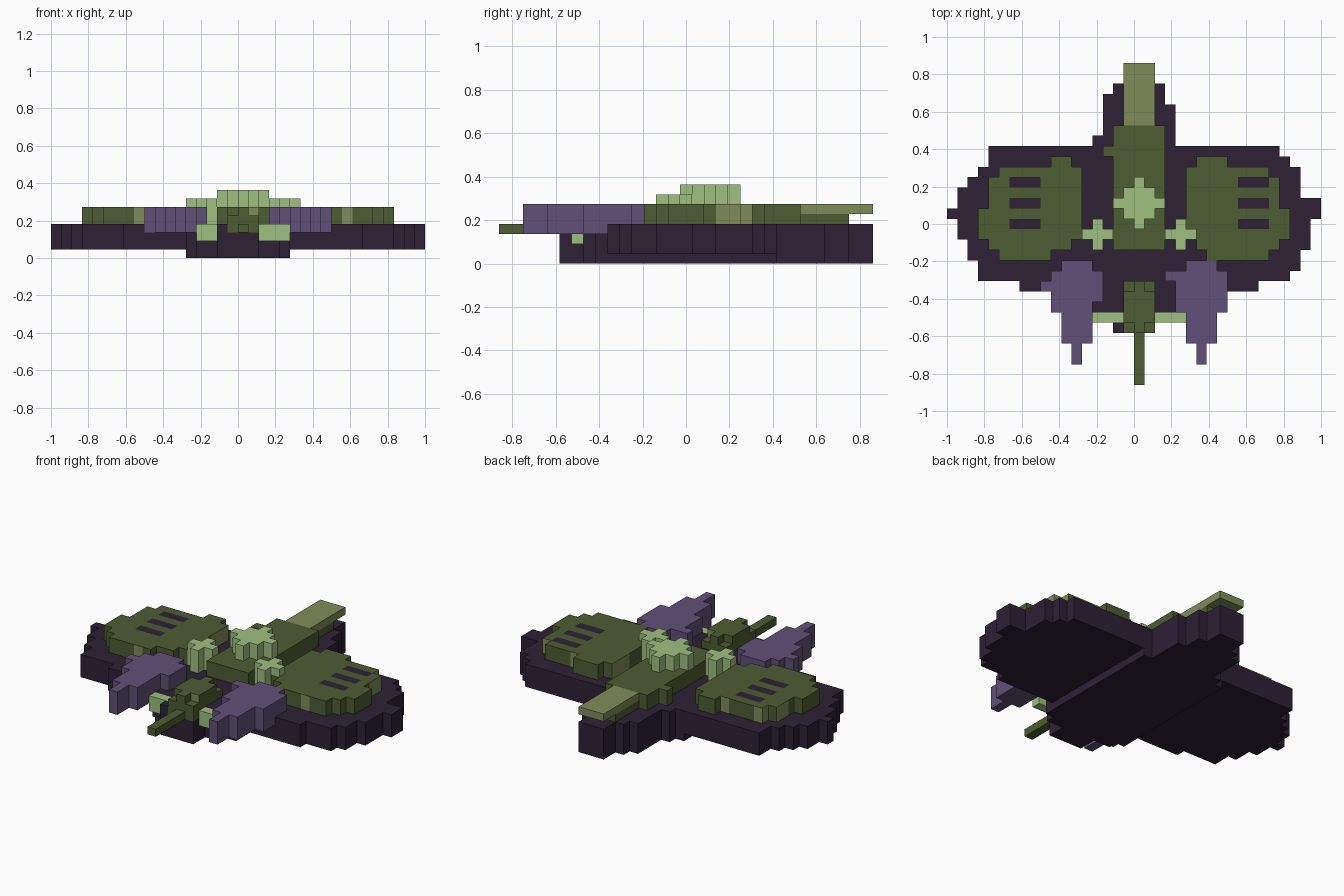
import bpy, bmesh

if "Cube" in bpy.data.objects:
    bpy.data.objects.remove(bpy.data.objects["Cube"])

U = 1 / 18          # plan cell size
H = 0.0455          # layer height


def material(name, rgb):
    m = bpy.data.materials.new(name)
    m.diffuse_color = (*rgb, 1)
    m.use_nodes = True
    m.node_tree.nodes["Principled BSDF"].inputs["Base Color"].default_value = m.diffuse_color
    return m


DARK = material("dark_plum", (0.026, 0.015, 0.036))
GREEN = material("moss_green", (0.074, 0.109, 0.033))
OLIVE = material("pale_olive", (0.216, 0.262, 0.102))
LIGHT = material("light_green", (0.352, 0.527, 0.216))
PURPLE = material("purple", (0.120, 0.080, 0.188))

occupied = set()
parts = []


def part(name, mat, bands, z0, z1, trim=None):
    """Bands are (first row, last row, x start, x end); layers z0..z1."""
    cells = {(x, y, z) for a, b, x0, x1 in bands
             for y in range(min(a, b), max(a, b) + 1)
             for x in range(x0, x1) for z in range(z0, z1)} - occupied
    occupied.update(cells)
    parts.append((name, mat, cells, trim))


def mirror(bands):
    return [(a, b, 1 - x1, 1 - x0) for a, b, x0, x1 in bands]


SIDES = {(1, 0, 0): [(1, 0, 0), (1, 1, 0), (1, 1, 1), (1, 0, 1)],
         (-1, 0, 0): [(0, 0, 0), (0, 0, 1), (0, 1, 1), (0, 1, 0)],
         (0, 1, 0): [(0, 1, 0), (0, 1, 1), (1, 1, 1), (1, 1, 0)],
         (0, -1, 0): [(0, 0, 0), (1, 0, 0), (1, 0, 1), (0, 0, 1)],
         (0, 0, 1): [(0, 0, 1), (1, 0, 1), (1, 1, 1), (0, 1, 1)],
         (0, 0, -1): [(0, 0, 0), (0, 1, 0), (1, 1, 0), (1, 0, 0)]}


def build(name, mat, cells, trim):
    bm = bmesh.new()
    for x, y, z in sorted(cells):
        for n, quad in SIDES.items():
            if (x + n[0], y + n[1], z + n[2]) in occupied:
                continue
            f = bm.faces.new([bm.verts.new(((x + a) * U, (y - 0.5 + b) * U, (z + c) * H))
                              for a, b, c in quad])
            if trim and n[2] == 0 and trim(x, y, n):
                f.material_index = 1
    bmesh.ops.remove_doubles(bm, verts=bm.verts, dist=1e-4)
    bmesh.ops.dissolve_limit(bm, angle_limit=0.01, verts=bm.verts, edges=bm.edges,
                             delimit={'MATERIAL'})
    me = bpy.data.meshes.new(name)
    bm.to_mesh(me)
    bm.free()
    me.materials.append(mat)
    me.materials.append(OLIVE)
    bpy.context.collection.objects.link(bpy.data.objects.new(name, me))


# Dark slots set into the pod tops
part("left_pod_slots", DARK, [(r, r, -12, -9) for r in (4, 2, 0)], 5, 6)
part("right_pod_slots", DARK, [(r, r, 10, 13) for r in (4, 2, 0)], 5, 6)


# Pale trim columns on the pod walls
def pod_trim(x, y, n):
    if n[0]:
        return 3 <= y <= 5
    return x in (-10, 10) if n[1] < 0 else x in (-13, -9, 9, 13)


part("left_pod", GREEN, [(6, 6, -8, -6), (5, 5, -13, -5), (4, 2, -14, -5), (1, -1, -15, -5),
                         (-1, -1, -15, -6), (-2, -2, -14, -6), (-3, -3, -13, -8)], 4, 6, pod_trim)
part("right_pod", GREEN, [(6, 6, 6, 9), (5, 5, 5, 13), (4, 2, 5, 14), (1, -1, 5, 15),
                          (-2, -2, 6, 14), (-3, -3, 7, 13)], 4, 6, pod_trim)

# Crosses on the deck
small = [(0, -2, -4, -3), (-1, -1, -5, -2)]
part("left_small_cross", LIGHT, small, 4, 7)
part("right_small_cross", LIGHT, mirror(small), 4, 7)
part("centre_cross", LIGHT, [(4, 0, 0, 1), (3, 1, -1, 2), (2, 2, -2, 3)], 6, 8)

# Spine and tail boom
part("spine", GREEN, [(9, 8, -2, 3), (7, 7, -3, 3), (6, -2, -2, 3)], 4, 6)
part("tail_support", GREEN, [(10, 13, -1, 2)], 4, 5)
part("tail_boom", OLIVE, [(10, 15, -1, 2)], 5, 6)

# Front prongs
prong = [(-4, -4, -7, -4), (-5, -7, -8, -3), (-8, -8, -8, -4),
         (-9, -11, -7, -4), (-12, -13, -6, -5)]
part("left_prong", PURPLE, prong + [(-6, -6, -9, -3)], 3, 6)
part("right_prong", PURPLE, [(-4, -4, 5, 8), (-5, -5, 3, 9), (-6, -8, 4, 9),
                             (-9, -11, 5, 8), (-12, -13, 6, 7)], 3, 6)

# Front turret, gun and cross bar
part("turret_base", GREEN, [(-6, -10, -1, 2)], 3, 5)
part("turret_top", GREEN, [(-6, -10, 0, 1), (-7, -9, -1, 2)], 5, 6,
     lambda x, y, n: x == 1 and n[1] != 0)
part("gun", GREEN, [(-11, -15, 0, 1)], 3, 4)
part("front_bar", LIGHT, [(-9, -9, -4, -1), (-9, -9, 2, 5)], 2, 4)

# Fuselage plan shared by the keel and the hull
fuselage = [(15, 14, -1, 2), (13, 13, -2, 3), (12, 12, -3, 3), (11, 9, -3, 4), (8, 8, -4, 4),
            (7, -7, -5, 5), (-8, -8, -4, 4), (-9, -10, -2, 2)]
wings = [(7, 7, -14, 14), (6, 6, -14, 15), (5, 5, -15, 16), (4, 4, -16, 16), (3, 3, -17, 16),
         (2, 2, -17, 18), (1, 1, -18, 18), (0, -1, -17, 17), (-2, -2, -16, 17),
         (-3, -3, -16, 16), (-4, -4, -15, 16), (-5, -5, -15, 15), (-6, -6, -11, 12)]
part("keel", DARK, fuselage, 0, 1)
part("hull", DARK, fuselage + wings, 1, 4)

for p in parts:
    build(*p)
